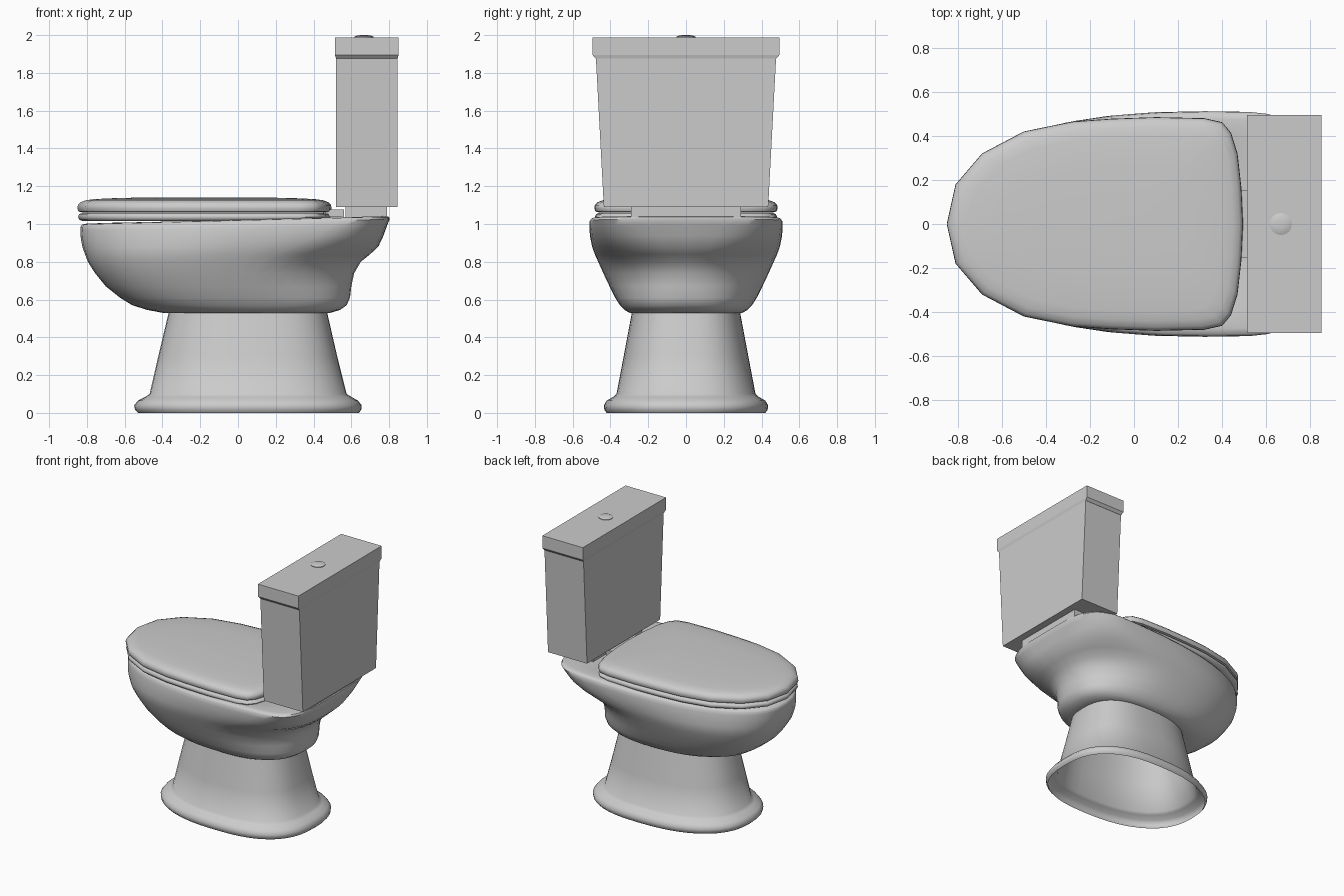
import bpy, bmesh, math


def loft(name, rings, cap_bottom=True, cap_top=True, closed=False, smooth=True):
    """Skin a stack of equal-length counter-clockwise rings."""
    bm = bmesh.new()
    vr = [[bm.verts.new(p) for p in r] for r in rings]
    n = len(vr[0])
    pairs = list(zip(vr, vr[1:])) + ([(vr[-1], vr[0])] if closed else [])
    for a, b in pairs:
        for i in range(n):
            j = (i + 1) % n
            bm.faces.new((a[i], a[j], b[j], b[i]))
    if not closed:
        if cap_bottom:
            bm.faces.new(vr[0][::-1])
        if cap_top:
            bm.faces.new(vr[-1])
    me = bpy.data.meshes.new(name)
    bm.to_mesh(me)
    bm.free()
    ob = bpy.data.objects.new(name, me)
    bpy.context.collection.objects.link(ob)
    if smooth:
        bpy.ops.object.select_all(action='DESELECT')
        ob.select_set(True)
        bpy.context.view_layer.objects.active = ob
        bpy.ops.object.shade_smooth_by_angle(angle=math.radians(50))
    return ob


def oval(z, x0, x1, hy, xc, nb, tilt=0.0, nf=2.35, n=44):
    """Egg ring: widest at xc, nf / nb set the squareness of nose and back."""
    pts = []
    for i in range(n):
        t = 2 * math.pi * i / n
        c, s = math.cos(t), math.sin(t)
        e, a = (nb, x1 - xc) if c > 0 else (nf, xc - x0)
        x = xc + math.copysign(abs(c) ** (2 / e) * a, c)
        y = math.copysign(abs(s) ** (2 / e) * hy, s)
        pts.append((x, y, z + tilt * x))
    return pts


def rect(z, x0, x1, hy):
    return [(x0, -hy, z), (x1, -hy, z), (x1, hy, z), (x0, hy, z)]


# Pedestal with flared foot, open underneath
foot = [(0, -.53, .64, .42), (.015, -.545, .652, .432), (.04, -.55, .655, .435),
        (.065, -.53, .635, .42), (.085, -.49, .60, .385), (.1, -.468, .575, .368),
        (.3, -.422, .525, .33), (.54, -.365, .47, .285)]
loft("pedestal", [oval(z, a, b, h, .1, 2.6) for z, a, b, h in foot], False, False)

# Bowl: outer shell, rear shelf, rim and inner basin
shell = [(.53, -.36, .465, .28, .08, 2.5, 0), (.53, -.40, .49, .30, .08, 2.5, 0),
         (.545, -.48, .54, .325, .06, 2.5, 0), (.57, -.56, .575, .35, .04, 2.5, 0),
         (.61, -.625, .593, .375, .02, 2.4, 0), (.67, -.70, .60, .405, 0, 2.2, 0),
         (.74, -.757, .615, .438, 0, 2.1, 0), (.80, -.795, .65, .465, .02, 2.2, 0),
         (.84, -.81, .70, .483, .06, 2.5, 0), (.88, -.823, .745, .497, .14, 2.9, .005),
         (.93, -.832, .77, .508, .25, 3.4, .01), (.98, -.835, .79, .512, .32, 3.9, .018),
         (1.005, -.835, .803, .51, .36, 4.2, .025), (1.018, -.825, .80, .5, .36, 4.2, .025),
         (1.022, -.80, .78, .475, .36, 4.2, .025)]
basin = [(1.02, -.66, .30, .33, 0, 2.6, .02), (1.0, -.64, .28, .31, 0, 2.6, .01),
         (.85, -.58, .24, .27, 0, 2.4, 0), (.7, -.42, .2, .19, 0, 2.2, 0),
         (.6, -.22, .14, .11, 0, 2, 0)]
loft("bowl", [oval(*r) for r in shell + basin], cap_bottom=False)

# Half outline shared by seat and lid, mirrored across y
half = [(-.85, 0), (-.81, .18), (-.69, .32), (-.5, .42), (-.28, .465), (-.1, .478),
        (.1, .485), (.32, .48), (.4, .462), (.44, .415), (.47, .32), (.487, .17), (.495, 0)]
outline = [(x, -y) for x, y in half] + half[-2:0:-1]


def inset(d, z):
    sx, sy, cx = 1 - d / .6725, 1 - d / .485, -.1775
    return [(cx + (x - cx) * sx, y * sy, z) for x, y in outline]


loft("seat", [inset(*r) for r in [(.03, 1.015), (.01, 1.022), (.003, 1.038), (.01, 1.053),
                                  (.03, 1.059), (.15, 1.059), (.17, 1.04), (.15, 1.015)]],
     closed=True)
loft("seat_lid", [inset(*r) for r in [(.03, 1.06), (.006, 1.066), (0, 1.08), (.002, 1.1),
                                      (.016, 1.115), (.045, 1.126), (.09, 1.132),
                                      (.22, 1.138), (.42, 1.141)]])

# Hinge block and tank mount
loft("hinge", [rect(z, .45, .56, .155) for z in (1.038, 1.078)], smooth=False)
loft("tank_mount", [rect(z, .57, .79, .29) for z in (1.02, 1.095)], smooth=False)

# Tapered tank with chamfered cover
loft("tank", [rect(1.09, .52, .845, .435), rect(1.88, .52, .845, .477)], smooth=False)
loft("tank_cover", [rect(1.875, .52, .845, .478), rect(1.895, .513, .85, .495),
                    rect(1.988, .513, .85, .495)], smooth=False)

# Flush button
button = [(1.985, .05), (1.992, .05), (1.997, .038), (2.0, .018)]
loft("flush_button", [oval(z, .667 - r, .667 + r, r, .667, 2, nf=2, n=24) for z, r in button])
